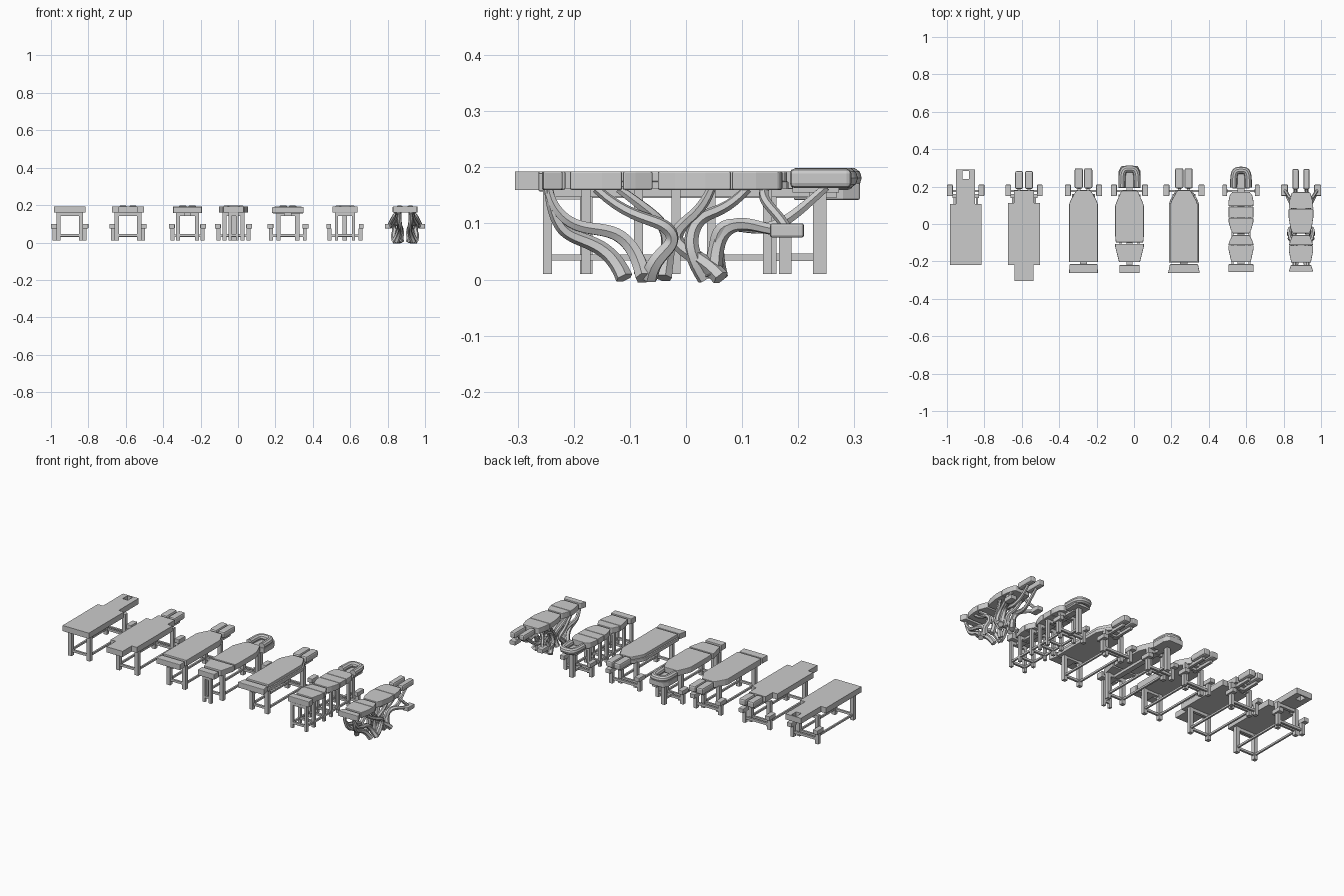
import bpy, bmesh, math
from mathutils import Vector

if "Cube" in bpy.data.objects:
    bpy.data.objects.remove(bpy.data.objects["Cube"])

def finish(bm, name, bevel=0.0):
    me = bpy.data.meshes.new(name)
    bmesh.ops.recalc_face_normals(bm, faces=bm.faces)
    bm.to_mesh(me)
    bm.free()
    ob = bpy.data.objects.new(name, me)
    bpy.context.collection.objects.link(ob)
    if bevel:
        m = ob.modifiers.new("bevel", 'BEVEL')
        m.width, m.segments, m.limit_method = bevel, 2, 'ANGLE'
    return ob

def prism(name, pts, z0, z1, bevel=0.002):
    bm = bmesh.new()
    f = bm.faces.new([bm.verts.new((x, y, z0)) for x, y in pts])
    g = bmesh.ops.extrude_face_region(bm, geom=[f])
    vs = [v for v in g['geom'] if isinstance(v, bmesh.types.BMVert)]
    bmesh.ops.translate(bm, verts=vs, vec=(0, 0, z1 - z0))
    return finish(bm, name, bevel)

def box(name, x0, x1, y0, y1, z0, z1, bevel=0.0):
    return prism(name, [(x0, y0), (x1, y0), (x1, y1), (x0, y1)], z0, z1, bevel)

def pad(name, cx, half, z0=0.16, z1=0.193, bevel=0.003):
    """Symmetric cushion from a (half width, y) profile."""
    pts = [(cx + h, y) for h, y in half] + [(cx - h, y) for h, y in reversed(half)]
    return prism(name, pts, z0, z1, bevel)

def tube(name, pts, r, radii=None, flat=False):
    cu = bpy.data.curves.new(name, 'CURVE')
    cu.dimensions = '3D'
    cu.bevel_depth, cu.bevel_resolution, cu.resolution_u = r, (1 if flat else 3), 5
    cu.use_fill_caps = True
    s = cu.splines.new('NURBS')
    s.points.add(len(pts) - 1)
    for i, (p, q) in enumerate(zip(s.points, pts)):
        p.co = (*q, 1)
        p.radius = radii[i] if radii else 1
    s.order_u, s.use_endpoint_u = 4, True
    ob = bpy.data.objects.new(name, cu)
    bpy.context.collection.objects.link(ob)
    bpy.context.view_layer.objects.active = ob
    for o in bpy.context.selected_objects:
        o.select_set(False)
    ob.select_set(True)
    bpy.ops.object.convert(target='MESH')
    bpy.ops.object.shade_smooth_by_angle(angle=math.radians(35))

def arm_rests(n, cx, outer, inner, y0=0.15, y1=0.21):
    for s in (-1, 1):
        a, b = sorted((cx + s * outer, cx + s * inner))
        box(f"{n}_arm_pad", a, b, y0, y1, 0.075, 0.1, 0.003)
        m = (a + b) / 2 - s * 0.004
        box(f"{n}_arm_post", m - 0.01, m + 0.01, 0.166, 0.188, 0.01, 0.076)
    box(f"{n}_arm_bar", cx - inner - .01, cx + inner + .01, 0.171, 0.183, 0.03, 0.044)

def frame(n, cx, half, ys, w=0.011, rail=True):
    for y in ys:
        for s in (-1, 1):
            x = cx + s * half
            box(f"{n}_leg", x - w, x + w, y - w, y + w, 0.01, 0.162)
        box(f"{n}_cross_bar", cx - half, cx + half, y - .006, y + .006, 0.033, 0.046)
        box(f"{n}_top_bar", cx - half, cx + half, y - .008, y + .008, 0.143, 0.16)
    if rail:
        for s in (-1, 1):
            x = cx + s * half
            box(f"{n}_side_rail", x - .005, x + .005, ys[0], ys[-1], 0.034, 0.045)

def head_pads(n, cx, inner, outer, y0, y1):
    for s in (-1, 1):
        a, b = sorted((cx + s * inner, cx + s * outer))
        box(f"{n}_head_pad", a, b, y0, y1, 0.16, 0.198, 0.009)
        box(f"{n}_head_arm", (a + b) / 2 - .008, (a + b) / 2 + .008, y0 - .06, y1 - .03, 0.145, 0.163)

def horseshoe(n, cx, w, y0, y1, plate):
    r = 0.019
    a, t = w - r, y1 - r
    tube(f"{n}_face_cushion", [(cx - a, y0 + .004, .181), (cx - a, y0 + .03, .181), (cx - a, t - .025, .181),
         (cx - a * .75, t + .002, .181), (cx, t + .004, .181), (cx + a * .75, t + .002, .181),
         (cx + a, t - .025, .181), (cx + a, y0 + .03, .181), (cx + a, y0 + .004, .181)], r)
    if plate:
        pad(f"{n}_head_plate", cx, [(w, y0), (w, y1 - .03), (w - .016, y1)], 0.142, 0.172)
    else:
        box(f"{n}_head_plate", cx - w + .012, cx + w - .012, y0, y1 - .03, 0.155, 0.172)
    box(f"{n}_head_post", cx - .012, cx + .012, 0.226, 0.25, 0.01, 0.158)
    box(f"{n}_head_foot", cx - .006, cx + .006, 0.16, 0.24, 0.033, 0.046)

# Table one: plain board with a face hole
c = -0.9
pad("table1_top", c, [(.085, -.22), (.085, .107), (.051, .107), (.051, .24)], .16, .193, 0)
for s in (-1, 1):
    a, b = sorted((c + s * .017, c + s * .051))
    box("table1_head_side", a, b, .24, .292, .16, .193)
box("table1_head_end", c - .017, c + .017, .283, .292, .16, .193)
frame("table1", c, .06, (-.178, .15))
arm_rests("table1", c, .1, .069)

# Table two: stepped board with twin head pads
c = -0.588
pad("table2_top", c, [(.052, -.305), (.052, -.22), (.085, -.22), (.085, .112), (.053, .112), (.053, .178)], .16, .193, 0)
head_pads("table2", c, .005, .048, .187, .283)
frame("table2", c, .06, (-.178, .15))
arm_rests("table2", c, .1, .07)

# Tables three and five: tapered cushion, separate foot pad
for n, c, lip in (("table3", -.27, 0), ("table5", .267, 1)):
    body = [(.077, -.203), (.077, .105), (.07, .125), (.042, .175), (.034, .18)]
    pad(f"{n}_cushion", c, [(h - .004 * lip, y) for h, y in body], .157 + .017 * lip, .193)
    foot = [(.077 + .008 * lip, -.263), (.075, -.215)]
    pad(f"{n}_foot_pad", c, foot, .157, .19)
    if lip:
        pad(f"{n}_board", c, [(h + .003, y + (.003 if y > 0 else -.003)) for h, y in body], .155, .175)
    box(f"{n}_foot_beam", c - .02, c + .02, -.245, -.17, .143, .16)
    head_pads(n, c, .003, .047, .19, .298)
    frame(n, c, .05, (-.178, .15))
    arm_rests(n, c, .1 + .01 * lip, .068 + .01 * lip)

# Table four: two body cushions and horseshoe head
c = -0.024
pad("table4_chest_pad", c, [(.073, -.098), (.077, -.06), (.077, .096), (.068, .122), (.046, .172), (.038, .178)])
pad("table4_leg_pad", c, [(.056, -.203), (.077, -.12), (.077, -.107)])
pad("table4_foot_pad", c, [(.054, -.263), (.054, -.22)])
box("table4_beam", c - .015, c + .015, -.25, .22, .145, .162)
horseshoe("table4", c, .06, .192, .31, True)
frame("table4", c, .048, (-.178, .148))
frame("table4_inner", c, .02, (-.247,), .008, False)
arm_rests("table4", c, .1, .068)

# Table six: many segments with a waist
c = 0.572
segs = [[(.066, .095), (.067, .12), (.06, .155), (.045, .172)], [(.066, .034), (.066, .093)],
        [(.045, -.05), (.055, -.03), (.066, .01), (.066, .032)],
        [(.067, -.112), (.064, -.095), (.046, -.06)],
        [(.052, -.203), (.067, -.135), (.067, -.114)], [(.068, -.257), (.066, -.215)]]
for i, h in enumerate(segs):
    pad("table6_segment", c, h)
box("table6_beam", c - .018, c + .018, -.245, .22, .147, .162)
horseshoe("table6", c, .058, .19, .303, False)
frame("table6", c, .045, (-.247, -.178, -.085, -.018, .045, .145), .008)
arm_rests("table6", c, .1, .074)

# Table seven: cushions on a twisted tree base
c = 0.893
segs = [[(.066, .082), (.062, .125), (.05, .165), (.042, .17)], [(.045, -.05), (.057, -.02), (.066, .035), (.066, .08)],
        [(.064, -.112), (.058, -.09), (.046, -.06)],
        [(.052, -.207), (.064, -.15), (.064, -.114)], [(.066, -.255), (.054, -.22)]]
for h in segs:
    pad("table7_segment", c, h)
for s in (-1, 1):
    a, b = sorted((c + s * .012, c + s * .046))
    box("table7_head_pad", a, b, .185, .295, .163, .198, .009)
    a, b = sorted((c + s * .07, c + s * .107))
    box("table7_arm_pad", a, b, .15, .21, .075, .1, .004)

# Tree strands: (x offset, y, z) from root to tip, mirrored across the table
strands = [
    [(.06, -.075, .0), (.03, -.085, .045), (.03, -.12, .095), (.035, -.2, .085), (.035, -.24, .13), (.03, -.245, .162)],
    [(.045, -.11, .003), (.03, -.125, .04), (.02, -.17, .07), (.025, -.225, .08), (.03, -.24, .13), (.03, -.245, .162)],
    [(.05, -.065, .002), (.07, -.06, .035), (.045, -.015, .06), (.075, -.03, .105), (.045, -.11, .115), (.04, -.16, .162)],
    [(.03, -.04, .002), (.015, -.035, .04), (.02, -.02, .09), (.045, -.07, .125), (.045, -.12, .162)],
    [(.055, .062, .003), (.04, .04, .03), (.02, -.03, .06), (.025, -.01, .1), (.04, .03, .125), (.045, .045, .162)],
    [(.03, .035, .002), (.04, .01, .04), (.03, .005, .08), (.025, .03, .12), (.045, .075, .125), (.045, .11, .162)],
    [(.02, .06, .003), (.03, .05, .05), (.04, .055, .12), (.035, .15, .07), (.025, .21, .13), (.028, .25, .165)],
    [(.045, .05, .005), (.03, .05, .06), (.035, .07, .1), (.055, .12, .1), (.08, .16, .085), (.09, .19, .085)],
]
for s in (-1, 1):
    for st in strands:
        n = len(st)
        tube("table7_branch", [(c + s * x, y, max(z, .003)) for x, y, z in st], .0125,
             [1.25 - .6 * i / (n - 1) for i in range(n)], True)
# Curved braces linking shoulders and arm pads
for s in (-1, 1):
    tube("table7_shoulder", [(c + s * .045, .14, .16), (c + s * .065, .13, .14), (c + s * .07, .165, .12),
         (c + s * .088, .18, .09)], .009, None, True)
